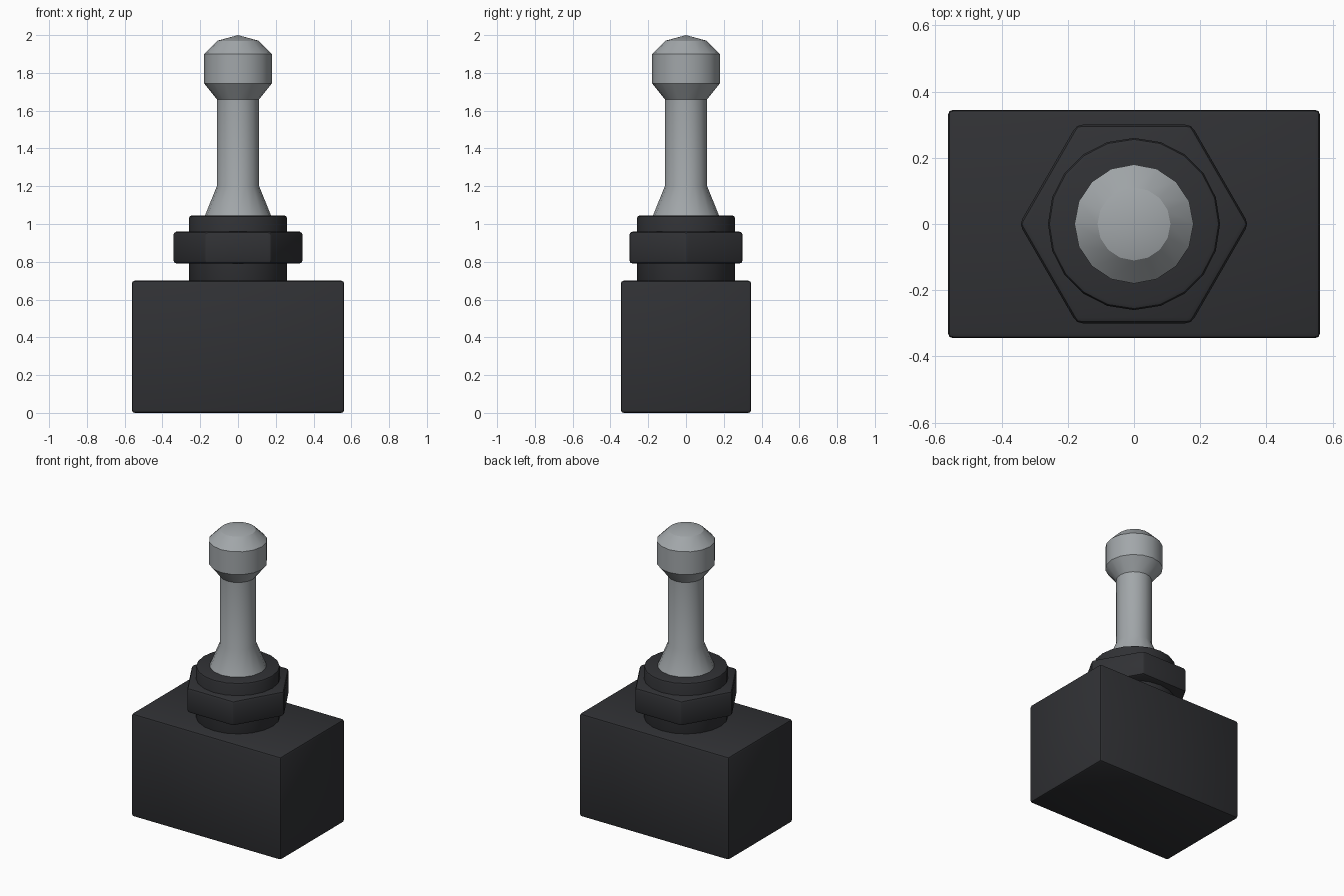
import bpy, math

if "Cube" in bpy.data.objects:
    bpy.data.objects.remove(bpy.data.objects["Cube"])

def material(name, rgb):
    m = bpy.data.materials.new(name)
    m.diffuse_color = (*rgb, 1)
    m.use_nodes = True
    m.node_tree.nodes["Principled BSDF"].inputs["Base Color"].default_value = m.diffuse_color
    return m

BLACK = material("black_plastic", (0.03, 0.031, 0.035))
STEEL = material("steel", (0.36, 0.385, 0.4))

def finish(obj, name, mat, bevel=0.0):
    obj.name = name
    obj.data.materials.append(mat)
    if bevel:
        mod = obj.modifiers.new("Bevel", "BEVEL")
        mod.width = bevel
        mod.segments = 2
        mod.limit_method = 'ANGLE'
        mod.angle_limit = math.radians(30)
        bpy.ops.object.modifier_apply(modifier="Bevel")
    bpy.ops.object.shade_smooth_by_angle(angle=math.radians(30))
    return obj

def prism(name, sides, radius, z0, z1, mat, bevel):
    bpy.ops.mesh.primitive_cylinder_add(vertices=sides, radius=radius, depth=z1 - z0,
                                        location=(0, 0, (z0 + z1) / 2))
    obj = bpy.context.object
    if sides == 6:  # points toward +-x
        obj.rotation_euler.z = math.radians(30)
    return finish(obj, name, mat, bevel)

def lathe(name, profile, sides, mat):
    # first point is the capped bottom ring, last point is the apex
    verts = [(r * math.cos(math.tau * i / sides), r * math.sin(math.tau * i / sides), z)
             for r, z in profile[:-1] for i in range(sides)]
    rings = len(profile) - 1
    verts.append((0, 0, profile[-1][1]))
    faces = [tuple(reversed(range(sides)))]
    for k in range(rings):
        for i in range(sides):
            j = (i + 1) % sides
            a, b = k * sides + i, k * sides + j
            if k == rings - 1:
                faces.append((a, b, len(verts) - 1))
            else:
                faces.append((a, b, b + sides, a + sides))
    me = bpy.data.meshes.new(name)
    me.from_pydata(verts, [], faces)
    obj = bpy.data.objects.new(name, me)
    bpy.context.collection.objects.link(obj)
    bpy.ops.object.select_all(action='DESELECT')
    obj.select_set(True)
    bpy.context.view_layer.objects.active = obj
    return finish(obj, name, mat)

# Switch housing
bpy.ops.mesh.primitive_cube_add(size=1, location=(0, 0, 0.35))
housing = bpy.context.object
housing.scale = (1.124, 0.69, 0.70)
bpy.ops.object.transform_apply(location=False, rotation=False, scale=True)
finish(housing, "housing", BLACK, 0.015)

# Bushing and hexagonal nut
prism("bushing", 20, 0.26, 0.685, 1.045, BLACK, 0.015)
prism("hex_nut", 6, 0.3464, 0.79, 0.96, BLACK, 0.018)

# Toggle lever with flared foot and domed knob
lathe("toggle_lever", [(0.177, 1.04), (0.112, 1.20), (0.112, 1.66), (0.18, 1.745),
                       (0.18, 1.90), (0.11, 1.97), (0, 2.0)], 16, STEEL)
